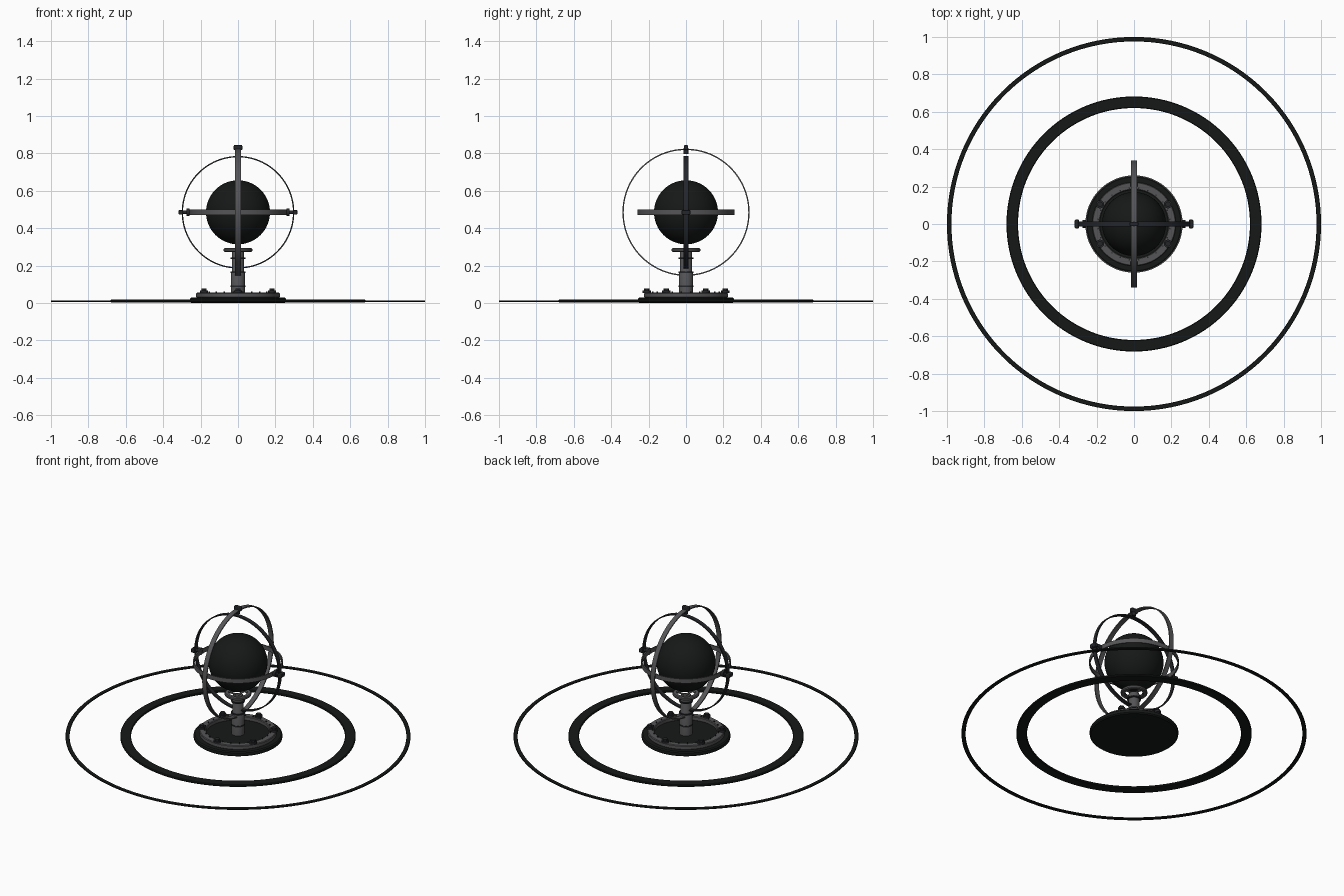
import bpy, math
from math import pi, sin, cos

if "Cube" in bpy.data.objects:
    bpy.data.objects.remove(bpy.data.objects["Cube"])

CZ = 0.485  # height of the globe centre


def material(name, v):
    m = bpy.data.materials.new(name)
    m.diffuse_color = (*v, 1)
    m.use_nodes = True
    m.node_tree.nodes["Principled BSDF"].inputs["Base Color"].default_value = m.diffuse_color
    return m


BLACK = material("black", (0.008, 0.009, 0.009))
DARK = material("dark_metal", (0.018, 0.019, 0.022))
GREY = material("grey_metal", (0.09, 0.09, 0.095))


def finish(o, name, mat):
    o.name = name
    o.data.materials.append(mat)
    bpy.ops.object.select_all(action='DESELECT')
    o.select_set(True)
    bpy.context.view_layer.objects.active = o
    bpy.ops.object.shade_smooth_by_angle(angle=math.radians(35))
    return o


def lathe(name, profile, mat, closed=False, n=64, loc=(0, 0, 0), rot=(0, 0, 0)):
    """Revolve (radius, z) points, listed bottom-outside-top, around local z."""
    k = len(profile)
    verts = [(r * cos(2 * pi * i / n), r * sin(2 * pi * i / n), z)
             for i in range(n) for r, z in profile]
    faces = []
    for i in range(n):
        a, b = i * k, (i + 1) % n * k
        for j in range(k if closed else k - 1):
            q = (j + 1) % k
            faces.append((a + j, b + j, b + q, a + q))
    if not closed:
        faces.append([i * k for i in reversed(range(n))])
        faces.append([i * k + k - 1 for i in range(n)])
    me = bpy.data.meshes.new(name)
    me.from_pydata(verts, [], faces)
    o = bpy.data.objects.new(name, me)
    bpy.context.collection.objects.link(o)
    o.location, o.rotation_euler = loc, rot
    return finish(o, name, mat)


def band(name, r0, r1, z0, z1, mat, bev=0.0, n=96, **kw):
    if bev:
        p = [(r0 + bev, z0), (r1 - bev, z0), (r1, z0 + bev), (r1, z1 - bev),
             (r1 - bev, z1), (r0 + bev, z1), (r0, z1 - bev), (r0, z0 + bev)]
    else:
        p = [(r0, z0), (r1, z0), (r1, z1), (r0, z1)]
    return lathe(name, p, mat, True, n, **kw)


def cyl(name, r, d, loc, mat, rot=(0, 0, 0), n=16):
    bpy.ops.mesh.primitive_cylinder_add(vertices=n, radius=r, depth=d, location=loc, rotation=rot)
    return finish(bpy.context.object, name, mat)


def block(name, size, loc, mat):
    bpy.ops.mesh.primitive_cube_add(size=1, location=loc)
    o = bpy.context.object
    o.scale = size
    bpy.ops.object.transform_apply(location=False, rotation=False, scale=True)
    b = o.modifiers.new("bevel", 'BEVEL')
    b.width, b.segments = 0.004, 2
    return finish(o, name, mat)


# flat rings around the base
band("outer_floor_ring", 0.976, 1.0, 0.006, 0.014, BLACK, 0.002, 128)
band("middle_floor_ring", 0.62, 0.682, 0.004, 0.018, BLACK, 0.004, 128)

# base plate, raised rim, bolts and rivets
lathe("base_plate", [(0.25, 0), (0.257, 0.006), (0.257, 0.024), (0.25, 0.03)], BLACK)
band("base_rim", 0.183, 0.224, 0.028, 0.055, GREY, 0.004, 64)
for i in range(6):
    a = pi / 6 + i * pi / 3
    x, y = 0.21 * cos(a), 0.21 * sin(a)
    cyl("bolt_washer", 0.022, 0.012, (x, y, 0.06), DARK)
    cyl("bolt_head", 0.015, 0.016, (x, y, 0.07), DARK, n=6)
for i in range(24):
    a = (i + 0.5) * pi / 12
    cyl("rim_rivet", 0.004, 0.01, (0.193 * cos(a), 0.193 * sin(a), 0.057), DARK, n=8)

# post with collars and open cradle ring
lathe("post", [(0.037, 0.028), (0.037, 0.16), (0.032, 0.17), (0.032, 0.27), (0.03, 0.275)], GREY, n=40)
for z in (0.09, 0.165, 0.24):
    band("post_collar", 0.028, 0.04, z - 0.004, z + 0.004, DARK, n=40)
band("cradle_ring", 0.05, 0.077, 0.274, 0.294, GREY, 0.005, 48)
for r in (0, pi / 2):
    block("cradle_arm", (0.11 if r == 0 else 0.014, 0.014 if r == 0 else 0.11, 0.008),
          (0, 0, 0.277), GREY)

# globe
bpy.ops.mesh.primitive_uv_sphere_add(segments=64, ring_count=32, radius=0.171, location=(0, 0, CZ))
finish(bpy.context.object, "globe", BLACK)

# three nested hoops: level, facing front, facing side
c = (0, 0, CZ)
band("level_hoop", 0.253, 0.26, -0.014, 0.014, GREY, loc=c)
band("front_hoop", 0.294, 0.301, -0.013, 0.013, DARK, loc=c, rot=(pi / 2, 0, 0))
band("side_hoop", 0.333, 0.34, -0.015, 0.015, GREY, loc=c, rot=(0, pi / 2, 0))

# pivots joining the hoops
for s in (-1, 1):
    cyl("pivot_pin", 0.009, 0.065, (s * 0.285, 0, CZ), DARK, (0, pi / 2, 0))
    cyl("pivot_collar", 0.021, 0.018, (s * 0.267, 0, CZ), DARK, (0, pi / 2, 0))
    block("pivot_clamp", (0.024, 0.046, 0.026), (s * 0.305, 0, CZ), DARK)
block("top_clamp", (0.046, 0.024, 0.026), (0, 0, 0.831), DARK)
cyl("top_clamp_neck", 0.013, 0.03, (0, 0, 0.813), DARK)
